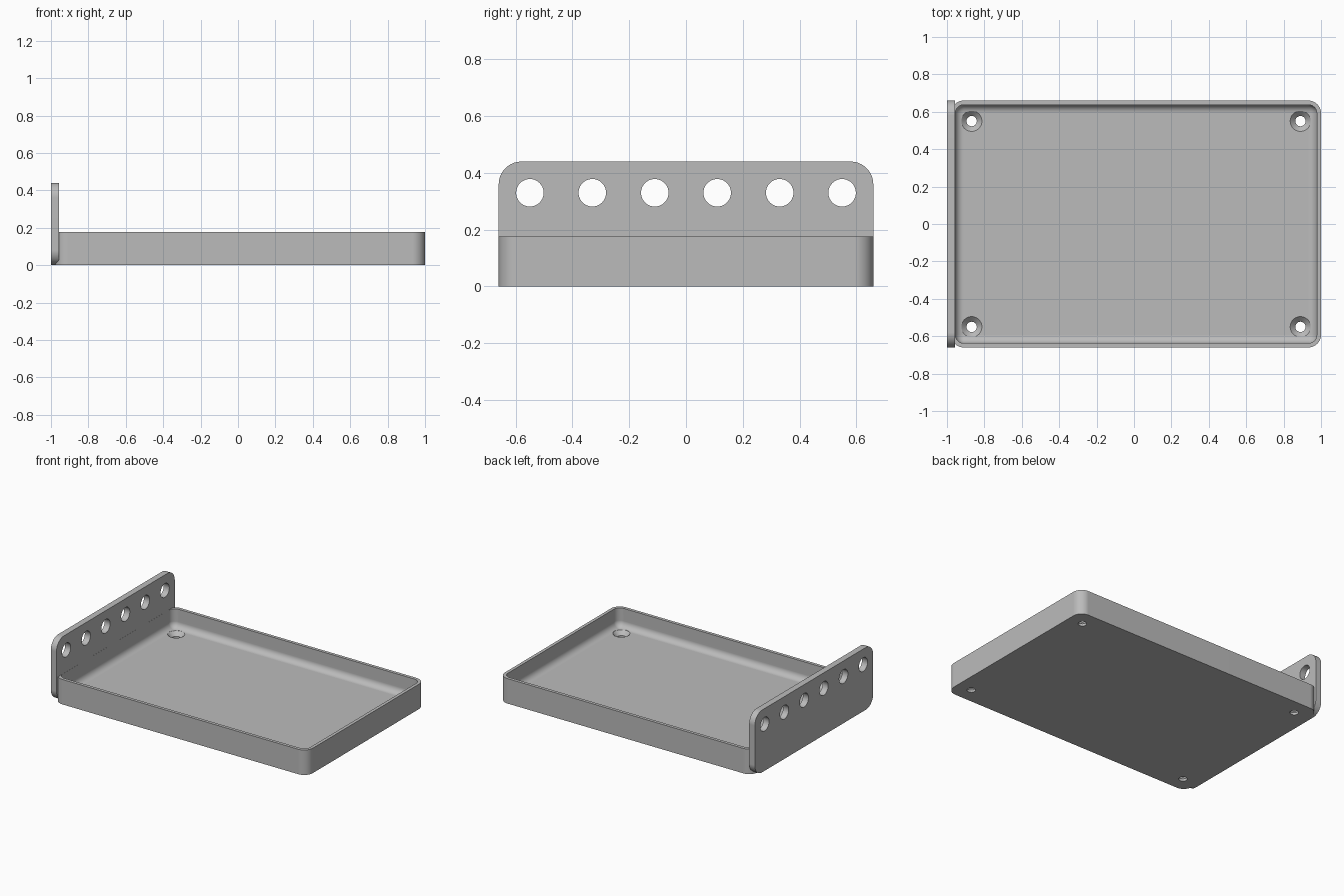
import bpy, bmesh
from math import sin, cos, pi, radians

if "Cube" in bpy.data.objects:
    bpy.data.objects.remove(bpy.data.objects["Cube"])

HALF_Y, RIM_Z, FLOOR_Z, WALL = 0.66, 0.176, 0.044, 0.0225
TRAY_X0, TRAY_X1 = -0.978, 1.0
PLATE_X0, PLATE_X1, PLATE_Z = -1.0, -0.956, 0.44

grey = bpy.data.materials.new("plain grey")
grey.use_nodes = True
colour = (0.5, 0.5, 0.5, 1)
grey.diffuse_color = colour
grey.node_tree.nodes["Principled BSDF"].inputs["Base Color"].default_value = colour


def rounded_rect(u, v, hu, hv, r, steps=10):
    """Outline of a rounded rectangle centred on (u, v)."""
    pts = []
    for q, (su, sv) in enumerate([(1, 1), (-1, 1), (-1, -1), (1, -1)]):
        for i in range(steps + 1):
            a = (q + i / steps) * pi / 2
            pts.append((u + su * (hu - r) + r * cos(a), v + sv * (hv - r) + r * sin(a)))
    return pts


def circle(u, v, r, n=40):
    return [(u + r * cos(2 * pi * i / n), v + r * sin(2 * pi * i / n)) for i in range(n)]


def loft(bm, loops):
    """Skin a stack of equal-length point loops and cap both ends."""
    rings = [[bm.verts.new(p) for p in loop] for loop in loops]
    n = len(rings[0])
    for a, b in zip(rings, rings[1:]):
        for i in range(n):
            j = (i + 1) % n
            bm.faces.new((a[i], a[j], b[j], b[i]))
    bm.faces.new(rings[0][::-1])
    bm.faces.new(rings[-1])


def make_object(name, bm):
    bmesh.ops.recalc_face_normals(bm, faces=bm.faces)
    mesh = bpy.data.meshes.new(name)
    bm.to_mesh(mesh)
    bm.free()
    mesh.materials.append(grey)
    obj = bpy.data.objects.new(name, mesh)
    bpy.context.collection.objects.link(obj)
    return obj


def cut(obj, cutter):
    """Subtract the cutter, bake the result and shade it."""
    cutter.hide_render = True
    mod = obj.modifiers.new("holes", "BOOLEAN")
    mod.operation, mod.solver, mod.object = "DIFFERENCE", "EXACT", cutter
    bpy.ops.object.select_all(action="DESELECT")
    bpy.context.view_layer.objects.active = obj
    obj.select_set(True)
    bpy.ops.object.modifier_apply(modifier=mod.name)
    bpy.data.objects.remove(cutter)
    bpy.ops.object.shade_smooth_by_angle(angle=radians(30))
    weighted = obj.modifiers.new("weighted normals", "WEIGHTED_NORMAL")
    weighted.keep_sharp = True


# Tray: outer wall, rim, inner wall, floor fillet
cx, hx = (TRAY_X0 + TRAY_X1) / 2, (TRAY_X1 - TRAY_X0) / 2


def tray_ring(inset, z):
    outline = rounded_rect(cx, 0, hx - inset, HALF_Y - inset, 0.068 - inset)
    return [(x, y, z) for x, y in outline]


FILLET, STEPS = 0.044, 10
rings = [tray_ring(0, 0), tray_ring(0, RIM_Z), tray_ring(WALL, RIM_Z)]
for i in range(STEPS + 1):
    a = i / STEPS * pi / 2
    rings.append(tray_ring(WALL + FILLET * (1 - cos(a)), FLOOR_Z + FILLET * (1 - sin(a))))
bm = bmesh.new()
loft(bm, rings)
tray = make_object("tray", bm)

# Countersunk screw holes in the tray corners
bm = bmesh.new()
profile = [(0.0275, -0.1), (0.0275, FLOOR_Z - 0.0275), (0.055, FLOOR_Z), (0.055, 0.12)]
for sx in (-1, 1):
    for sy in (-1, 1):
        loft(bm, [[(x, y, z) for x, y in circle(cx + sx * (hx - 0.11), sy * 0.55, r)]
                  for r, z in profile])
cut(tray, make_object("screw_hole_cutter", bm))

# Upright end plate
bm = bmesh.new()
outline = rounded_rect(0, PLATE_Z / 2, HALF_Y, PLATE_Z / 2, 0.08)
loft(bm, [[(x, y, z) for y, z in outline] for x in (PLATE_X0, PLATE_X1)])
plate = make_object("end_plate", bm)

# Row of six round holes in the plate
bm = bmesh.new()
for k in range(6):
    ring = circle(-0.55 + 0.22 * k, 0.33, 0.0485)
    loft(bm, [[(x, y, z) for y, z in ring] for x in (PLATE_X0 - 0.1, PLATE_X1 + 0.1)])
cut(plate, make_object("plate_hole_cutter", bm))
